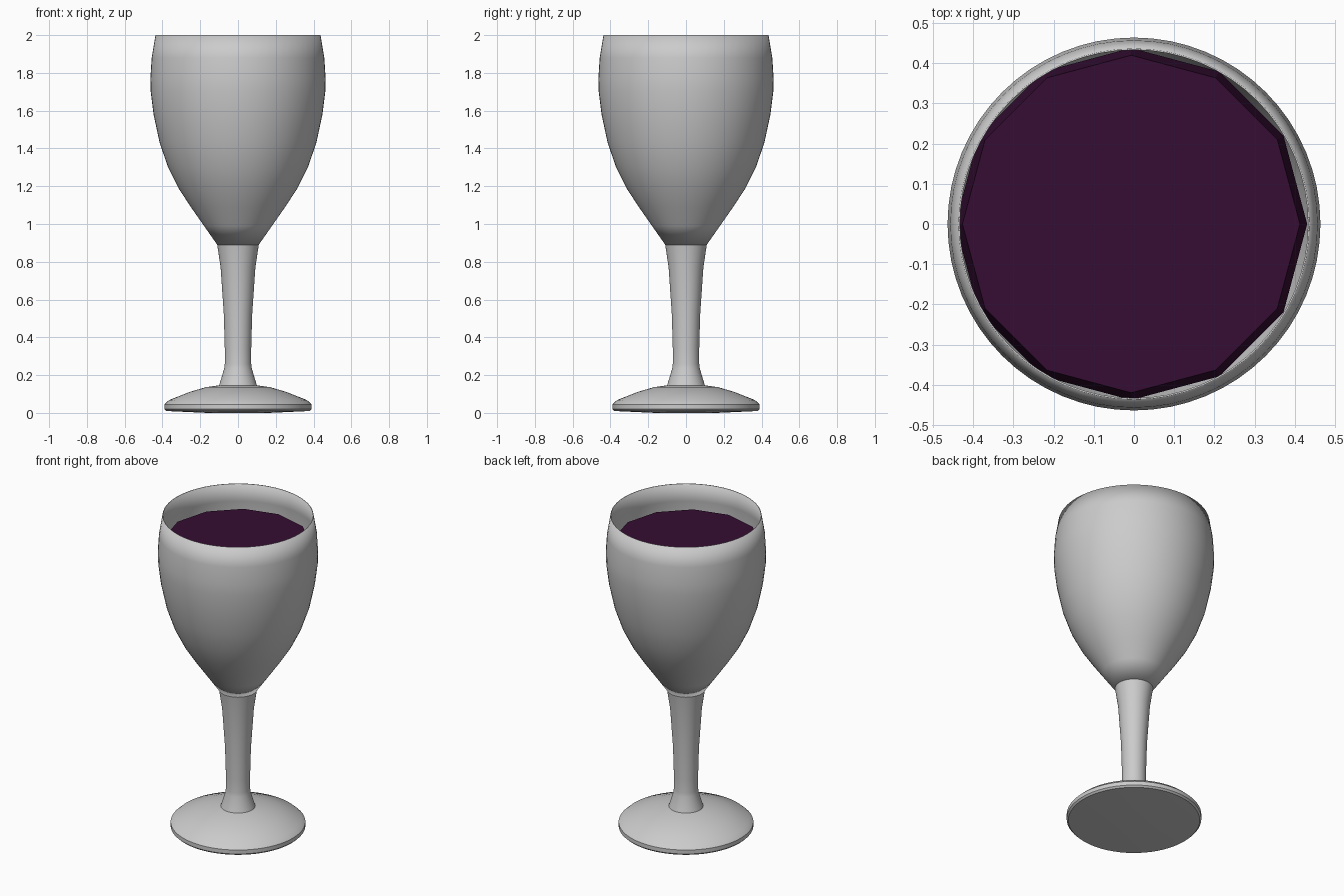
import bpy, bmesh, math

if "Cube" in bpy.data.objects:
    bpy.data.objects.remove(bpy.data.objects["Cube"], do_unlink=True)


def make_material(name, color):
    mat = bpy.data.materials.new(name)
    mat.use_nodes = True
    mat.diffuse_color = color
    mat.node_tree.nodes["Principled BSDF"].inputs["Base Color"].default_value = color
    return mat


def lathe(name, profile, sides, mat, cap_bottom=False, cap_top=False):
    """Revolve (radius, height) points about z, bottom to top."""
    bm = bmesh.new()
    rings = []
    for radius, z in profile:
        angles = [math.tau * i / sides for i in range(sides)]
        rings.append([bm.verts.new((radius * math.cos(a), radius * math.sin(a), z))
                      for a in angles])
    for low, high in zip(rings, rings[1:]):
        for i in range(sides):
            j = (i + 1) % sides
            bm.faces.new((low[i], low[j], high[j], high[i]))
    if cap_bottom:
        bm.faces.new(rings[0][::-1])
    if cap_top:
        bm.faces.new(rings[-1])
    mesh = bpy.data.meshes.new(name)
    bm.to_mesh(mesh)
    bm.free()
    mesh.materials.append(mat)
    obj = bpy.data.objects.new(name, mesh)
    bpy.context.collection.objects.link(obj)
    return obj


def smooth(obj):
    bpy.ops.object.select_all(action="DESELECT")
    obj.select_set(True)
    bpy.context.view_layer.objects.active = obj
    bpy.ops.object.shade_smooth_by_angle(angle=math.radians(30))


glass = make_material("clear grey glass", (0.6, 0.6, 0.6, 1))
wine = make_material("dark red wine", (0.035, 0.004, 0.032, 1))

# Foot and stem
foot_and_stem = lathe("foot_and_stem", [
    (0.16, 0), (0.38, 0.01), (0.39, 0.02), (0.39, 0.045), (0.365, 0.068),
    (0.25, 0.113), (0.17, 0.136), (0.10, 0.146), (0.094, 0.165), (0.073, 0.235),
    (0.07, 0.26), (0.07, 0.34), (0.075, 0.52), (0.092, 0.77), (0.11, 0.89),
], 64, glass, cap_bottom=True, cap_top=True)
smooth(foot_and_stem)

# Open bowl with a very thin wall
bowl = lathe("bowl", [
    (0.11, 0.89), (0.18, 0.99), (0.25, 1.09), (0.315, 1.19), (0.37, 1.3),
    (0.415, 1.43), (0.447, 1.58), (0.462, 1.7), (0.464, 1.77),
    (0.457, 1.88), (0.437, 2),
], 64, glass)
smooth(bowl)
wall = bowl.modifiers.new("thin wall", "SOLIDIFY")
wall.thickness = 0.004
wall.offset = -1

# Faceted drink, slightly off centre
drink = lathe("drink", [
    (0.1, 0.93), (0.21, 1.09), (0.32, 1.28), (0.39, 1.45),
    (0.43, 1.62), (0.438, 1.73), (0.42, 1.845),
], 12, wine, cap_bottom=True, cap_top=True)
drink.location.x = -0.007
